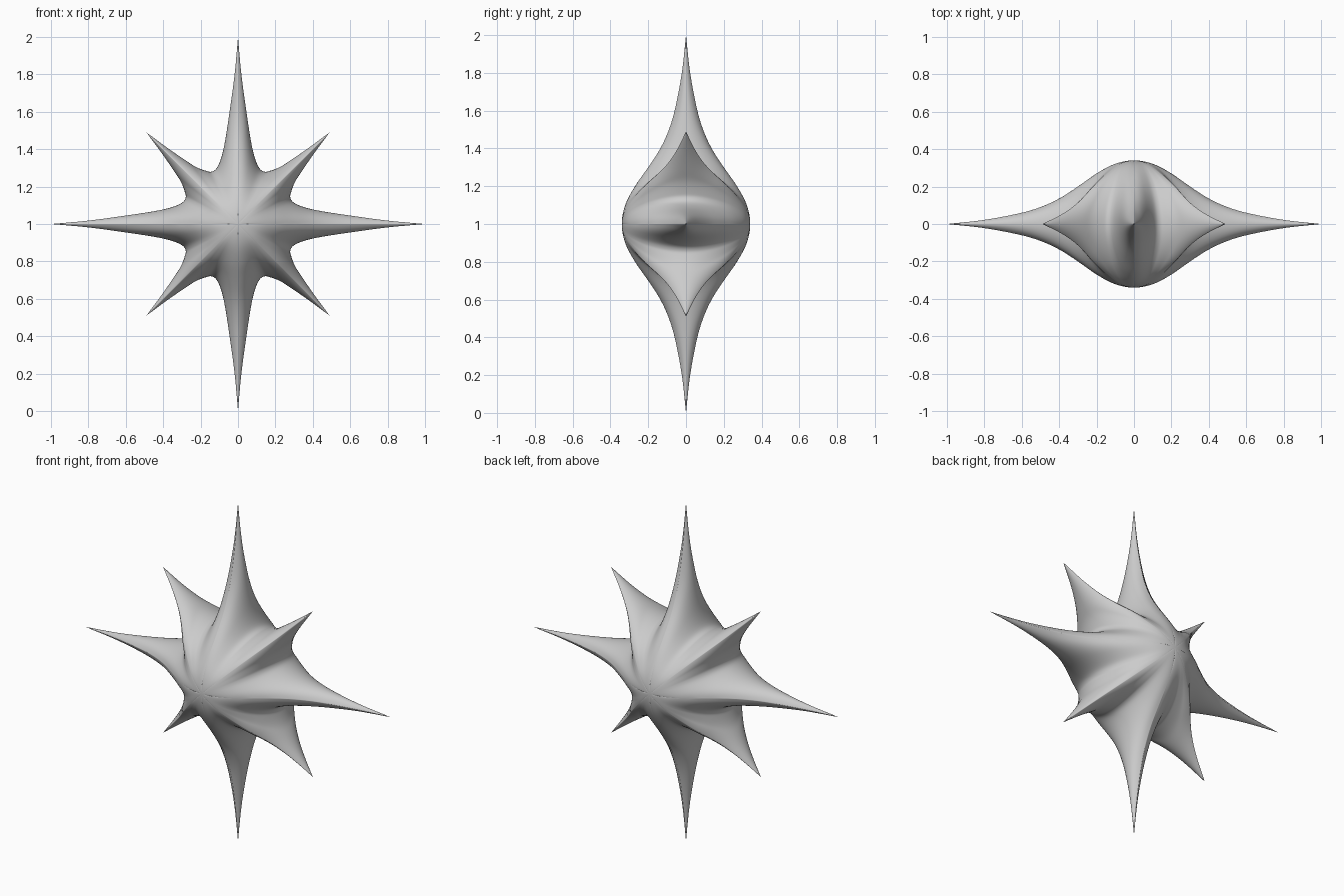
import bpy, bmesh
from math import sin, cos, pi, atan2, hypot, sqrt

if "Cube" in bpy.data.objects:
    bpy.data.objects.remove(bpy.data.objects["Cube"])

# One half-sector of the front outline: long spike tip -> valley -> diagonal spike tip
OUTLINE = [(1, 0), (.8, .018), (.6, .045), (.45, .068), (.36, .088), (.30, .113), (.28, .14),
           (.284, .17), (.305, .225), (.34, .28), (.405, .375), (.49, .49)]
# Ridge heights (distance from centre, half depth) for the two kinds of spike
LONG = [(-.1, .322), (0, .34), (.1, .322), (.2, .27), (.3, .2), (.4, .135), (.5, .09),
        (.6, .06), (.8, .022), (1, 0)]
SHORT = [(-.1, .322), (0, .34), (.1, .322), (.2, .27), (.3, .207), (.38, .145), (.45, .098),
         (.55, .05), (.69, 0)]
SUB, ROWS = 4, 28


def catmull(p, sub):
    """Smooth polyline through the points, including both ends."""
    out = []
    for i in range(len(p) - 1):
        a, b, c, d = p[max(i - 1, 0)], p[i], p[i + 1], p[min(i + 2, len(p) - 1)]
        for k in range(sub):
            t = k / sub
            out.append(tuple(.5 * (2 * b[n] + (c[n] - a[n]) * t
                                   + (2 * a[n] - 5 * b[n] + 4 * c[n] - d[n]) * t * t
                                   + (3 * b[n] - a[n] - 3 * c[n] + d[n]) * t ** 3) for n in (0, 1)))
    return out + [p[-1]]


def height(p, x):
    """Smooth ridge height at distance x."""
    if x >= p[-1][0]:
        return 0
    i = max(k for k in range(len(p) - 1) if p[k][0] <= x)

    def slope(k):
        a, b = p[max(k - 1, 0)], p[min(k + 1, len(p) - 1)]
        return (b[1] - a[1]) / (b[0] - a[0])
    h = p[i + 1][0] - p[i][0]
    t = (x - p[i][0]) / h
    y = (p[i][1] * (1 + 2 * t) * (1 - t) ** 2 + slope(i) * h * t * (1 - t) ** 2
         + p[i + 1][1] * t * t * (3 - 2 * t) + slope(i + 1) * h * t * t * (t - 1))
    # compensate for the rim rounding applied below
    return max(y, 0) / sqrt(1 - (x / p[-1][0]) ** 4)


# Full outline as (angle, radius), mirrored and repeated in four quarters
half = [(atan2(u, s), hypot(s, u)) for s, u in catmull(OUTLINE, SUB)]
quarter = half + [(pi / 2 - a, r) for a, r in half[-2:0:-1]]
ring = [(a + q * pi / 2, r) for q in range(4) for a, r in quarter]

# Body: rings running from the front pole over the spiky rim to the back pole
bm = bmesh.new()
rows = []
for j in range(-ROWS + 1, ROWS):
    t = cos(pi / 2 * j / ROWS)
    row = []
    for a, r in ring:
        d = r * t
        w = cos(2 * a) ** 2
        y = 0
        if j:
            y = (w * height(LONG, d) + (1 - w) * height(SHORT, d)) * sqrt(1 - t ** 4)
        row.append(bm.verts.new((d * cos(a), y if j > 0 else -y, 1 + d * sin(a))))
    rows.append(row)
n = len(ring)
for lo, hi in zip(rows, rows[1:]):
    for k in range(n):
        bm.faces.new((lo[k], lo[(k + 1) % n], hi[(k + 1) % n], hi[k]))
for row, y in ((rows[0], -.34), (rows[-1], .34)):
    pole = bm.verts.new((0, y, 1))
    for k in range(n):
        bm.faces.new((pole, row[k], row[(k + 1) % n]))
bmesh.ops.recalc_face_normals(bm, faces=bm.faces)
for f in bm.faces:
    f.smooth = True
me = bpy.data.meshes.new("spiked_star")
bm.to_mesh(me)
bm.free()
bpy.context.collection.objects.link(bpy.data.objects.new("spiked_star", me))
